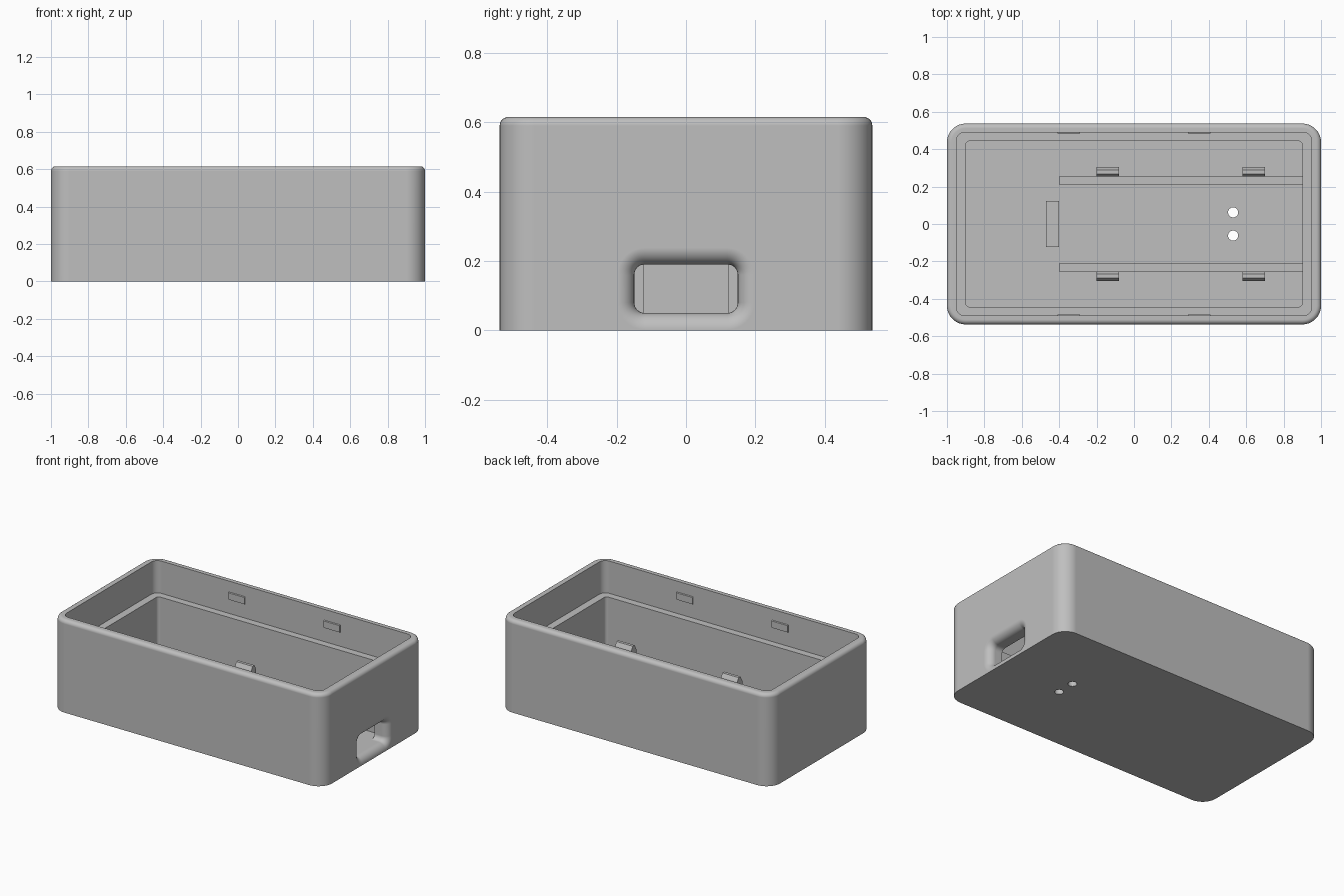
import bpy, bmesh
from math import sin, cos, pi

cube = bpy.data.objects.get("Cube")
if cube:
    bpy.data.objects.remove(cube, do_unlink=True)

grey = bpy.data.materials.new("plain_grey")
grey.use_nodes = True
grey.diffuse_color = (0.52, 0.52, 0.52, 1)
grey.node_tree.nodes["Principled BSDF"].inputs["Base Color"].default_value = grey.diffuse_color

HALF_X, HALF_Y, HEIGHT, FLOOR, LEDGE = 1.0, 0.537, 0.615, 0.05, 0.40


def rounded_rect(hx, hy, r, steps=10):
    """Counter-clockwise outline of a rounded rectangle."""
    pts = []
    for k, (sx, sy) in enumerate(((1, 1), (-1, 1), (-1, -1), (1, -1))):
        for i in range(steps + 1):
            a = (k + i / steps) * pi / 2
            pts.append((sx * (hx - r) + r * cos(a), sy * (hy - r) + r * sin(a)))
    return pts


def loft(name, rings):
    """Closed solid skinned through matching rings of 3D points."""
    bm = bmesh.new()
    loops = [[bm.verts.new(p) for p in ring] for ring in rings]
    for a, b in zip(loops, loops[1:]):
        for i in range(len(a)):
            j = (i + 1) % len(a)
            bm.faces.new((a[i], a[j], b[j], b[i]))
    bm.faces.new(loops[0][::-1])
    bm.faces.new(loops[-1])
    bmesh.ops.recalc_face_normals(bm, faces=bm.faces)
    mesh = bpy.data.meshes.new(name)
    bm.to_mesh(mesh)
    bm.free()
    mesh.materials.append(grey)
    obj = bpy.data.objects.new(name, mesh)
    bpy.context.collection.objects.link(obj)
    return obj


def level(hx, hy, r, z):
    return [(x, y, z) for x, y in rounded_rect(hx, hy, r)]


def bar(name, profile, x0, x1, side=1):
    """Prism along x from a (y, z) profile, mirrored across y by side."""
    return loft(name, [[(x, side * y, z) for y, z in profile] for x in (x0, x1)])


def box_profile(y0, y1, z0, z1):
    return [(y0, z0), (y1, z0), (y1, z1), (y0, z1)]


def activate(obj):
    bpy.ops.object.select_all(action='DESELECT')
    obj.select_set(True)
    bpy.context.view_layer.objects.active = obj


def cut(obj, cutter):
    cutter.hide_render = True
    mod = obj.modifiers.new("cut", 'BOOLEAN')
    mod.operation = 'DIFFERENCE'
    mod.solver = 'EXACT'
    mod.object = cutter
    activate(obj)
    bpy.ops.object.modifier_apply(modifier=mod.name)
    bpy.data.objects.remove(cutter, do_unlink=True)


# Tray shell: outer wall, rounded rim, stepped inner wall, floor
RIM = 0.025
rings = [level(HALF_X, HALF_Y, 0.1, 0)]
for i in range(7):
    a = i / 6 * pi / 2
    inset = RIM * (1 - cos(a))
    rings.append(level(HALF_X - inset, HALF_Y - inset, 0.1 - inset, HEIGHT - RIM + RIM * sin(a)))
rings += [level(0.95, 0.49, 0.045, HEIGHT), level(0.95, 0.49, 0.045, LEDGE),
          level(0.90, 0.443, 0.02, LEDGE), level(0.90, 0.443, 0.02, FLOOR)]
shell = loft("tray_shell", rings)

# Cable port with a flared outer edge
FLARE = 0.048


def port_ring(x, grow):
    outline = rounded_rect(0.149 + grow, 0.07 + grow, 0.03 + grow)
    return [(x, y, 0.12 + z) for y, z in outline]


port = [port_ring(0.85, 0)]
for i in range(9):
    a = i / 8 * pi / 2
    port.append(port_ring(HALF_X - FLARE + FLARE * sin(a), FLARE * (1 - cos(a))))
port.append(port_ring(1.05, FLARE))
cut(shell, loft("port_cutter", port))

# Pair of round holes through the floor
for side in (-1, 1):
    hole = []
    for z in (-0.1, 0.1):
        hole.append([(0.53 + 0.027 * cos(i * pi / 16), side * 0.062 + 0.027 * sin(i * pi / 16), z)
                     for i in range(32)])
    cut(shell, loft("hole_cutter", hole))

activate(shell)
bpy.ops.object.shade_smooth_by_angle(angle=pi / 6)
normals = shell.modifiers.new("flat_walls", 'WEIGHTED_NORMAL')
normals.keep_sharp = True

# End stop for the board
bar("end_stop", box_profile(-0.123, 0.123, 0.04, 0.20), -0.47, -0.40)

# Board rails, board clips and lid catches on both long sides
clip = [(0.254, 0.04), (0.306, 0.04), (0.306, 0.185), (0.288, 0.22), (0.268, 0.22), (0.254, 0.195)]
catch = [(0.495, 0.49), (0.483, 0.495), (0.483, 0.54), (0.495, 0.545)]
for side, word in ((1, "back"), (-1, "front")):
    bar(word + "_rail", box_profile(0.212, 0.254, 0.04, 0.13), -0.40, 0.905, side)
    for x in (-0.20, 0.58):
        bar(word + "_board_clip", clip, x, x + 0.12, side)
    for x in (-0.41, 0.29):
        bar(word + "_lid_catch", catch, x, x + 0.12, side)
